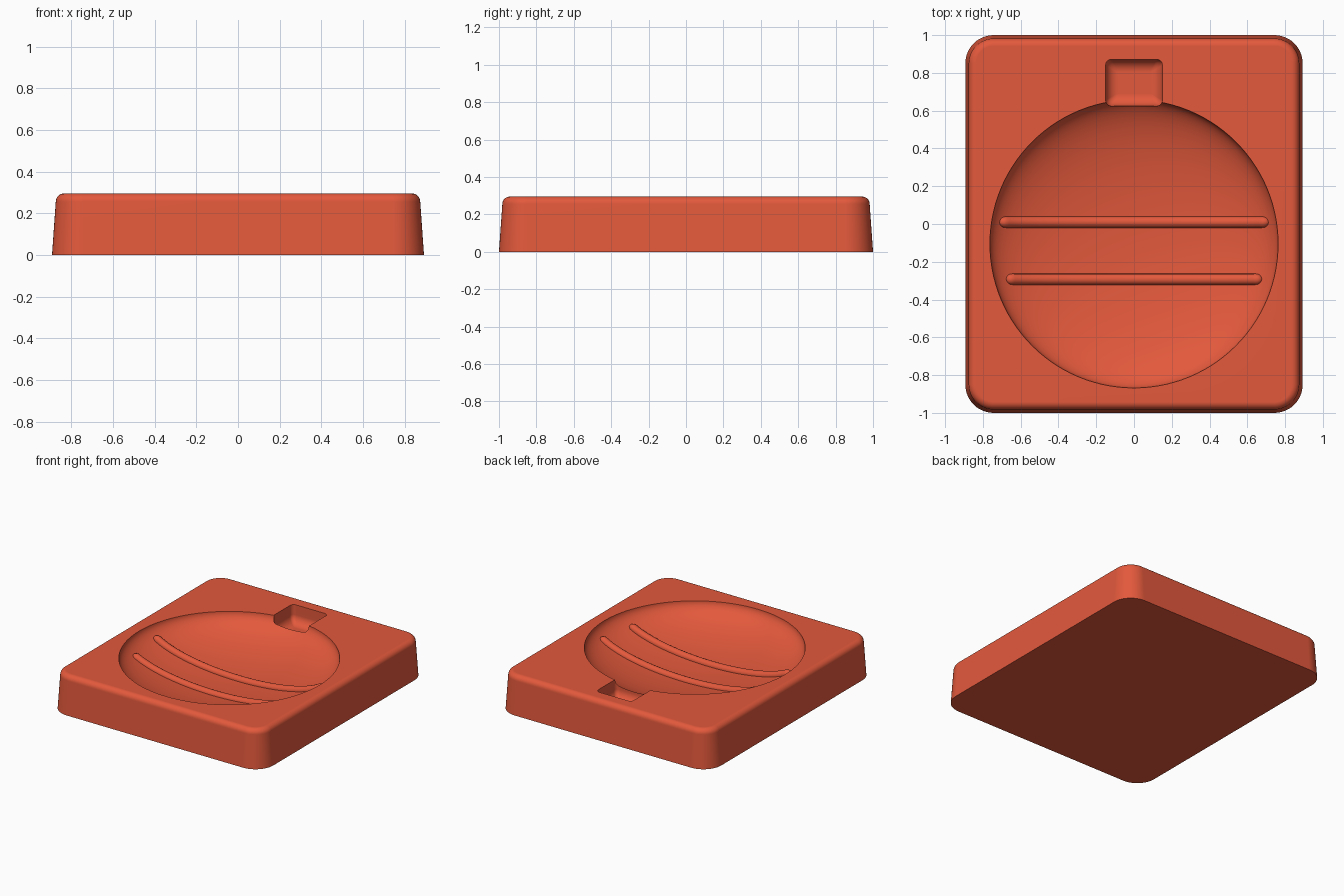
import bpy, bmesh
from math import sin, cos, pi, sqrt

TOP = 0.295                      # height of the block
BOWL_Y, BOWL_R, BOWL_D = -0.105, 0.763, 0.21

if "Cube" in bpy.data.objects:
    bpy.data.objects.remove(bpy.data.objects["Cube"], do_unlink=True)

red = bpy.data.materials.new("terracotta_red")
red.use_nodes = True
colour = (0.77, 0.10, 0.045, 1.0)
red.diffuse_color = colour
red.node_tree.nodes["Principled BSDF"].inputs["Base Color"].default_value = colour


def outline(hx, hy, r, z, cy, seg):
    """Rounded rectangle with half sizes hx, hy; a circle when r equals both."""
    pts = []
    for k, (sx, sy) in enumerate([(1, 1), (-1, 1), (-1, -1), (1, -1)]):
        for i in range(seg + 1):
            a = (k + i / seg) * pi / 2
            pts.append((sx * (hx - r) + r * cos(a), cy + sy * (hy - r) + r * sin(a), z))
    return pts


def loft(name, rings, cy=0.0, seg=12):
    """Solid through a stack of outlines, closed at both ends."""
    bm = bmesh.new()
    loops = [[bm.verts.new(p) for p in outline(*ring, cy, seg)] for ring in rings]
    n = len(loops[0])
    for lo, hi in zip(loops, loops[1:]):
        for i in range(n):
            j = (i + 1) % n
            bm.faces.new((lo[i], lo[j], hi[j], hi[i]))
    bm.faces.new(loops[0][::-1])
    bm.faces.new(loops[-1])
    bmesh.ops.remove_doubles(bm, verts=bm.verts, dist=1e-5)
    bmesh.ops.recalc_face_normals(bm, faces=bm.faces)
    mesh = bpy.data.meshes.new(name)
    bm.to_mesh(mesh)
    bm.free()
    mesh.materials.append(red)
    obj = bpy.data.objects.new(name, mesh)
    bpy.context.collection.objects.link(obj)
    return obj


def activate(obj):
    bpy.ops.object.select_all(action="DESELECT")
    obj.select_set(True)
    bpy.context.view_layer.objects.active = obj


# Tapered block with a rounded top edge
edge = 0.04
rings = [(0.893, 1.0, 0.15, 0.0)]
for i in range(9):
    a = i / 8 * pi / 2
    inset = 0.018 + edge * (1 - cos(a))
    rings.append((0.893 - inset, 1 - inset, 0.15 - inset, TOP - edge + edge * sin(a)))
block = loft("dish_block", rings)

# Shallow half-ellipsoid bowl cutter
rings = []
for i in range(32):
    a = (1 - i / 31) * pi / 2 * 0.985
    r = BOWL_R * cos(a)
    rings.append((r, r, r, TOP + 0.001 - BOWL_D * sin(a)))
rings.append((BOWL_R, BOWL_R, BOWL_R, TOP + 0.2))
bowl = loft("bowl_cutter", rings, BOWL_Y, 28)

# Small pocket cutter with a filleted floor
fillet, floor = 0.065, TOP - 0.14
rings = []
for i in range(9):
    a = i / 8 * pi / 2
    inset = fillet * (1 - sin(a))
    rings.append((0.15 - inset, 0.123 - inset, 0.03 - inset * 0.4,
                  floor + fillet * (1 - cos(a))))
rings.append((0.15, 0.123, 0.03, TOP + 0.2))
pocket = loft("pocket_cutter", rings, 0.748, 8)

# Carve the block
activate(block)
for cutter in (bowl, pocket):
    mod = block.modifiers.new(cutter.name, "BOOLEAN")
    mod.operation, mod.solver, mod.object = "DIFFERENCE", "EXACT", cutter
    bpy.ops.object.modifier_apply(modifier=mod.name)
for cutter in (bowl, pocket):
    bpy.data.objects.remove(cutter, do_unlink=True)
activate(block)
bpy.ops.object.shade_smooth_by_angle(angle=0.5)
normals = block.modifiers.new("even_shading", "WEIGHTED_NORMAL")
normals.keep_sharp = True


def rail(name, y, half, radius=0.03, steps=48):
    """Round bar that follows the bowl floor, with rounded ends."""
    curve = bpy.data.curves.new(name, "CURVE")
    curve.dimensions = "3D"
    curve.bevel_depth = radius
    curve.bevel_resolution = 5
    curve.use_fill_caps = True
    spline = curve.splines.new("POLY")
    spline.points.add(steps)
    end = half - radius
    for i, p in enumerate(spline.points):
        x = half * sin((i / steps - 0.5) * pi)
        rr = (x * x + (y - BOWL_Y) ** 2) / BOWL_R ** 2
        p.co = (x, y, TOP - BOWL_D * sqrt(1 - rr), 1)
        p.radius = max(0.05, sqrt(max(0, 1 - (max(0, abs(x) - end) / radius) ** 2)))
    curve.materials.append(red)
    obj = bpy.data.objects.new(name, curve)
    bpy.context.collection.objects.link(obj)
    activate(obj)
    bpy.ops.object.convert(target="MESH")
    bpy.ops.object.shade_smooth_by_angle(angle=0.8)


# Two raised rails across the bowl
rail("back_rail", 0.01, 0.712)
rail("front_rail", -0.293, 0.677)
